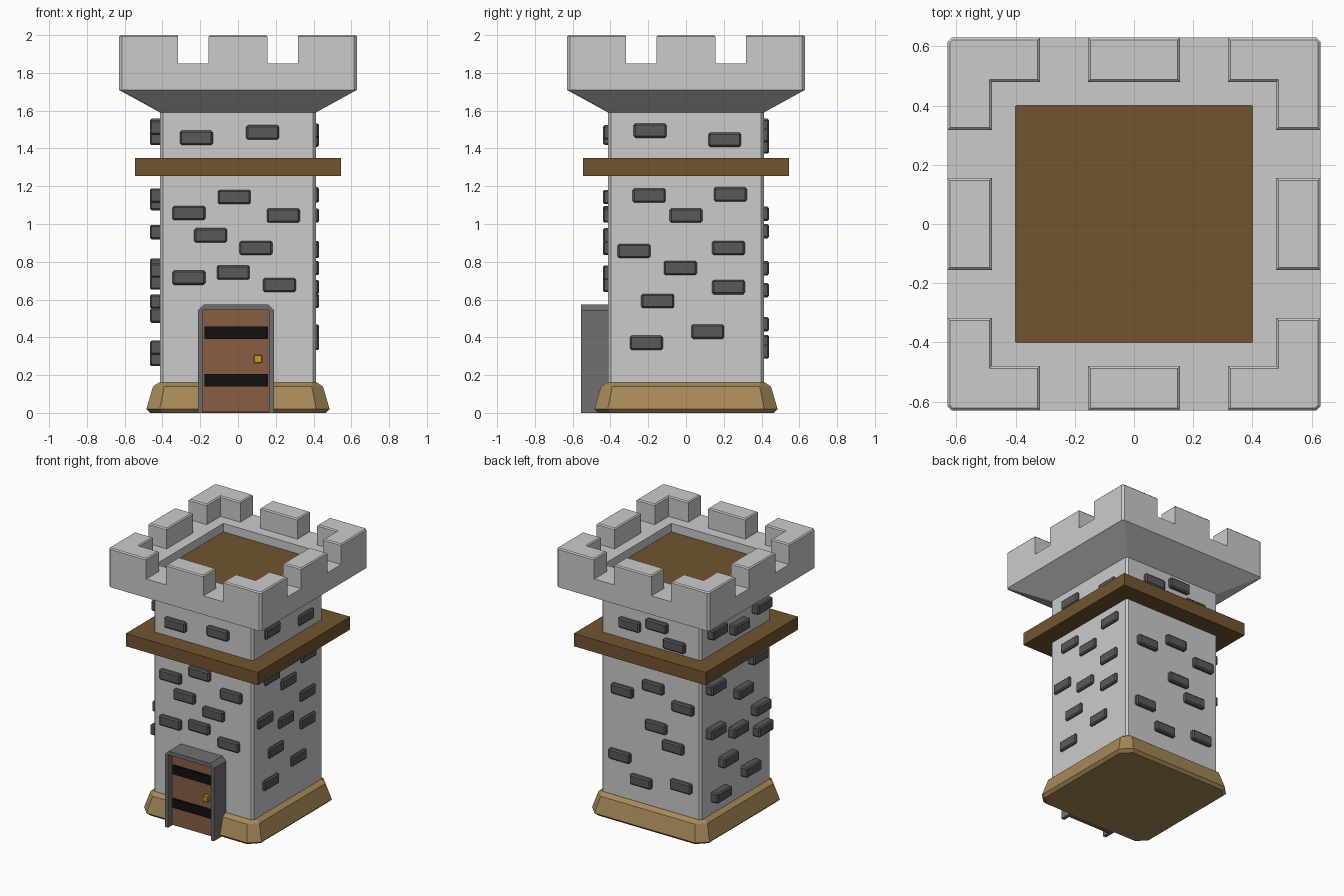
import bpy, bmesh
from mathutils import Matrix, Vector
from math import pi

if "Cube" in bpy.data.objects:
    bpy.data.objects.remove(bpy.data.objects["Cube"])


def material(name, rgb):
    m = bpy.data.materials.new(name)
    m.diffuse_color = (*rgb, 1)
    m.use_nodes = True
    m.node_tree.nodes["Principled BSDF"].inputs["Base Color"].default_value = m.diffuse_color
    return m


SAND = material("sand", (0.38, 0.25, 0.10))
PLANK = material("plank", (0.165, 0.09, 0.03))
DOOR = material("door_wood", (0.25, 0.11, 0.06))
IRON = material("iron", (0.005, 0.005, 0.005))
BRASS = material("brass", (0.65, 0.30, 0.01))
DARK = material("dark_stone", (0.10, 0.10, 0.10))
TRIM = material("trim_stone", (0.16, 0.16, 0.16))


def finish(name, bm, mat=None, bevel=0):
    bmesh.ops.recalc_face_normals(bm, faces=bm.faces)
    me = bpy.data.meshes.new(name)
    bm.to_mesh(me)
    bm.free()
    ob = bpy.data.objects.new(name, me)
    bpy.context.collection.objects.link(ob)
    if mat:
        me.materials.append(mat)
    if bevel:
        mod = ob.modifiers.new("bevel", 'BEVEL')
        mod.width, mod.segments = bevel, 1
    return ob


def add_box(bm, lo, hi):
    lo, hi = Vector(lo), Vector(hi)
    m = Matrix.Translation((lo + hi) / 2) @ Matrix.Diagonal((*(hi - lo), 1))
    return bmesh.ops.create_cube(bm, size=1, matrix=m)["verts"]


def box(name, lo, hi, mat=None, bevel=0):
    bm = bmesh.new()
    add_box(bm, lo, hi)
    return finish(name, bm, mat, bevel)


def loft(name, rings, mat=None):
    """Stack of square rings (half width, corner chamfer, z), capped at both ends."""
    bm = bmesh.new()
    prev = first = None
    for r, c, z in rings:
        pts = [(r, r - c), (r - c, r), (c - r, r), (-r, r - c),
               (-r, c - r), (c - r, -r), (r - c, -r), (r, c - r)]
        ring = [bm.verts.new((x, y, z)) for x, y in pts]
        first = first or ring
        if prev:
            for i in range(8):
                j = (i + 1) % 8
                bm.faces.new((prev[i], prev[j], ring[j], ring[i]))
        prev = ring
    bm.faces.new(first)
    bm.faces.new(prev)
    return finish(name, bm, mat)


# Base, shaft and flared crown with a sunken top
loft("base", [(0.465, 0.065, 0), (0.485, 0.07, 0.02), (0.45, 0.06, 0.14), (0.42, 0.03, 0.16)], SAND)
loft("shaft", [(0.412, 0.015, 0.1), (0.412, 0.015, 1.6)])
loft("crown", [(0.412, 0.015, 1.59), (0.63, 0.015, 1.71), (0.63, 0.015, 1.85),
               (0.40, 0.002, 1.85), (0.40, 0.002, 1.78)])
box("roof_floor", (-0.4, -0.4, 1.75), (0.4, 0.4, 1.787), PLANK)
box("ledge", (-0.545, -0.545, 1.255), (0.545, 0.545, 1.35), PLANK)

# Battlements: one corner and one middle block, repeated on four sides
A, B, C, K = 0.63, 0.48, 0.317, 0.015
corner = [(C, B), (B, B), (B, C), (A, C), (A, A - K), (A - K, A), (C, A)]
middle = [(-0.155, B), (0.155, B), (0.155, A), (-0.155, A)]
bm = bmesh.new()
for k in range(4):
    rot = Matrix.Rotation(k * pi / 2, 3, 'Z')
    for poly in (corner, middle):
        f = bm.faces.new([bm.verts.new(rot @ Vector((x, y, 1.85))) for x, y in poly])
        top = bmesh.ops.extrude_face_region(bm, geom=[f])["geom"]
        bmesh.ops.translate(bm, vec=(0, 0, 0.142), verts=[v for v in top if isinstance(v, bmesh.types.BMVert)])
        cap = [g for g in top if isinstance(g, bmesh.types.BMFace)]
        bmesh.ops.recalc_face_normals(bm, faces=bm.faces)
        bmesh.ops.inset_region(bm, faces=cap, thickness=0.008, use_even_offset=True)
        bmesh.ops.translate(bm, vec=(0, 0, 0.008), verts=cap[0].verts)
finish("battlements", bm)

# Raised bricks: (offset along the wall seen from outside, height)
bricks = {
    "front": (0, 0.44, [(-.22, 1.456), (.13, 1.485), (-.02, 1.143), (-.26, 1.058), (.24, 1.045),
                        (-.145, .94), (.095, .873), (-.025, .743), (-.26, .716), (.22, .677)]),
    "right": (1, 0.43, [(-.19, 1.494), (.205, 1.446), (-.195, 1.151), (.235, 1.157), (0, 1.045),
                        (-.275, .857), (.225, .873), (-.03, .767), (.225, .666), (-.15, .592),
                        (.115, .43), (-.21, .371)]),
    "back": (2, 0.44, [(-.17, 1.47), (.055, 1.52), (.2, 1.41), (-.23, .962), (.025, 1.055),
                       (.27, .962), (.05, .765), (-.25, .47), (.19, .65), (-.075, .325), (.255, .375)]),
    "left": (3, 0.467, [(-.25, 1.52), (.01, 1.455), (.277, 1.51), (-.265, 1.11), (.06, .957),
                        (.23, 1.15), (-.265, .78), (0, .69), (.265, .755), (.29, .59),
                        (-.12, .515), (.145, .345), (-.205, .285)]),
}
for side, (turn, out, spots) in bricks.items():
    bm = bmesh.new()
    for u, z in spots:
        add_box(bm, (u - 0.087, -out, z - 0.038), (u + 0.087, -0.39, z + 0.038))
    bmesh.ops.rotate(bm, cent=(0, 0, 0), matrix=Matrix.Rotation(turn * pi / 2, 3, 'Z'), verts=bm.verts)
    finish(side + "_bricks", bm, DARK, 0.009)

# Door frame: an arch profile with clipped corners, extruded outwards
L, R, T, W, Q = -0.213, 0.19, 0.573, 0.025, 0.03
arch = [(L, 0), (L, T - Q), (L + Q, T), (R - Q, T), (R, T - Q), (R, 0),
        (R - W, 0), (R - W, T - W - 0.003), (L + W, T - W - 0.003), (L + W, 0)]
bm = bmesh.new()
f = bm.faces.new([bm.verts.new((x, -0.557, z)) for x, z in arch])
ext = bmesh.ops.extrude_face_region(bm, geom=[f])["geom"]
bmesh.ops.translate(bm, vec=(0, 0.15, 0), verts=[v for v in ext if isinstance(v, bmesh.types.BMVert)])
finish("door_frame", bm, TRIM)

# Door leaf, iron straps and handle
box("door", (L + W, -0.51, 0.005), (R - W, -0.41, T - W), DOOR)
for i, z in enumerate((0.14, 0.39)):
    box(f"door_strap_{i + 1}", (-0.177, -0.522, z), (0.16, -0.5, z + 0.067), IRON)
box("door_handle", (0.085, -0.54, 0.265), (0.127, -0.5, 0.307), BRASS, 0.003)
